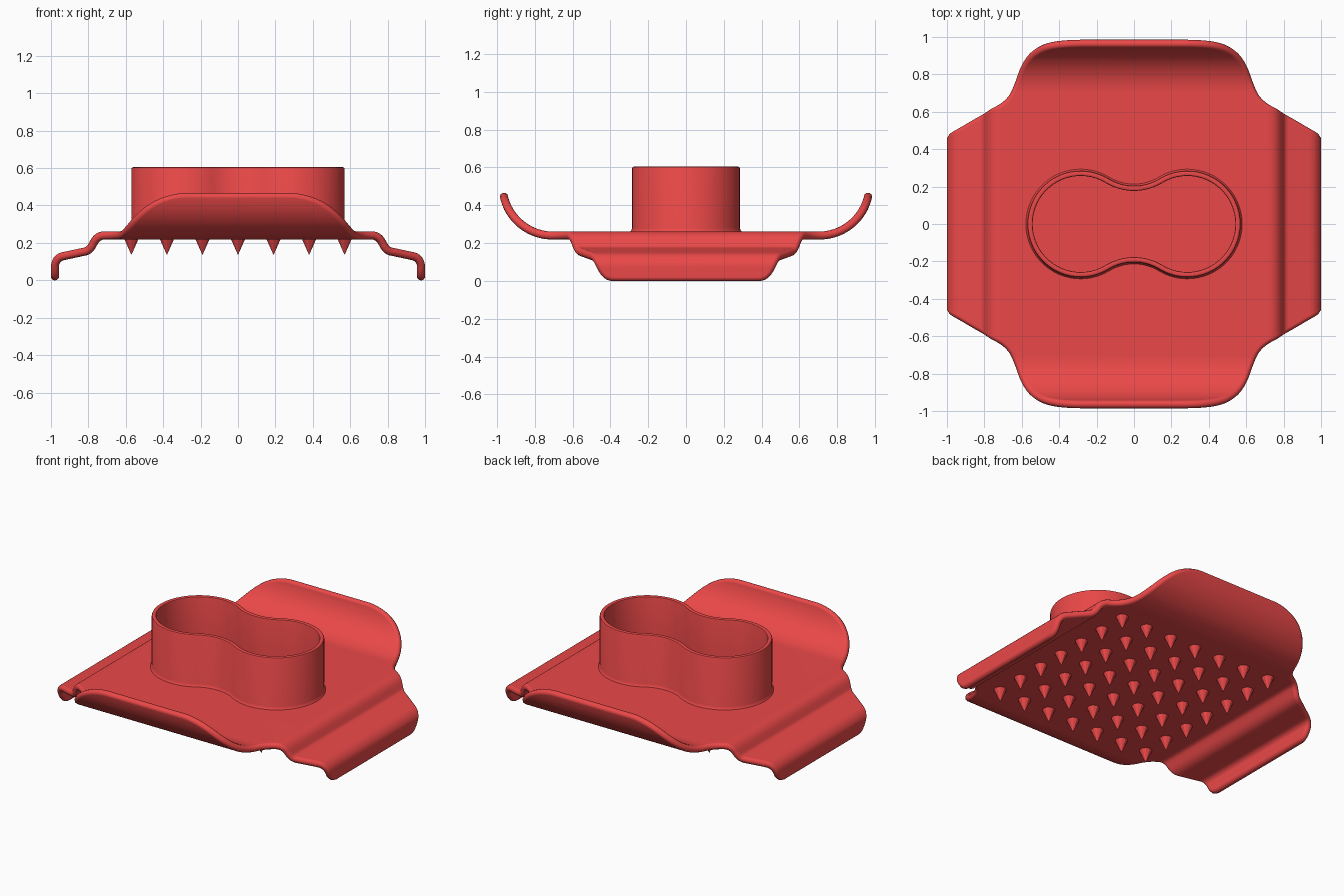
import bpy, bmesh
from math import sin, cos, pi, radians, acos, hypot, atan2
from mathutils import Matrix, Vector

if "Cube" in bpy.data.objects:
    bpy.data.objects.remove(bpy.data.objects["Cube"])

red = bpy.data.materials.new("red")
red.diffuse_color = (0.83, 0.065, 0.065, 1)
red.use_nodes = True
red.node_tree.nodes["Principled BSDF"].inputs["Base Color"].default_value = red.diffuse_color
HALF, MID = 0.022, 0.24          # half sheet thickness, sheet mid height


def finish(bm, name, smooth=True):
    mesh = bpy.data.meshes.new(name)
    bm.to_mesh(mesh)
    bm.free()
    ob = bpy.data.objects.new(name, mesh)
    bpy.context.collection.objects.link(ob)
    mesh.materials.append(red)
    if smooth:
        bpy.ops.object.select_all(action='DESELECT')
        ob.select_set(True)
        bpy.context.view_layer.objects.active = ob
        bpy.ops.object.shade_smooth_by_angle(angle=radians(40))
    return ob


def walk(steps, s):
    """Follow straight and arc steps (length, turn in degrees) for distance s."""
    p = q = a = 0.0
    left = s
    for length, turn in steps:
        d = min(left, length)
        t = radians(turn) * d / length
        if abs(t) < 1e-6:
            p, q = p + d * cos(a), q + d * sin(a)
        else:
            r = d / t
            p, q = p + r * (sin(a + t) - sin(a)), q + r * (cos(a) - cos(a + t))
        a += t
        left -= d
        if left <= 0:
            break
    return p, q


# Bent profiles: side flaps step down, end flaps curl up
SIDE = [(0.714, 0), (0.0628, -60), (0.035, 0), (0.046, 48),
        (0.118, 0), (0.075, -78), (0.08, 0)]
END = [(0.705, 0), (0.37, 80)]


def bend(u, v):
    x, zx = walk(SIDE, abs(u))
    y, zy = walk(END, abs(v))
    return Vector((x if u >= 0 else -x, y if v >= 0 else -y, MID + zx + zy))


# Flat outline, one quarter mirrored to four, then rounded by corner cutting
quarter = [(0.22, 1.061), (0.33, 1.061), (0.45, 1.018), (0.535, 0.935), (0.585, 0.84),
           (0.61, 0.76), (0.645, 0.675), (0.70, 0.622), (0.777, 0.586), (0.812, 0.576),
           (0.858, 0.555), (0.976, 0.486), (1.03, 0.46), (1.08, 0.435), (1.105, 0.405),
           (1.105, 0.35)]
half = quarter + [(u, -v) for u, v in reversed(quarter)]
outline = half + [(-u, v) for u, v in reversed(half)]
for _ in range(3):
    cut = []
    for (a, b), (c, d) in zip(outline, outline[1:] + outline[:1]):
        cut += [(0.75 * a + 0.25 * c, 0.75 * b + 0.25 * d),
                (0.25 * a + 0.75 * c, 0.25 * b + 0.75 * d)]
    outline = cut

# Sheet: outline face sliced across the bends, then folded and thickened
bm = bmesh.new()
bm.faces.new([bm.verts.new((u, v, 0)) for u, v in reversed(outline)])


def slice_at(axis, start, end, count):
    for i in range(count + 1):
        for sign in (1, -1):
            co, no = [0, 0, 0], [0, 0, 0]
            co[axis], no[axis] = sign * (start + (end - start) * i / count), 1
            bmesh.ops.bisect_plane(bm, geom=bm.verts[:] + bm.edges[:] + bm.faces[:],
                                   dist=1e-4, plane_co=co, plane_no=no)


slice_at(0, 0.712, 1.095, 34)
slice_at(1, 0.703, 1.055, 22)
for vert in bm.verts:
    vert.co = bend(vert.co.x, vert.co.y)
bmesh.ops.recalc_face_normals(bm, faces=bm.faces[:])
plate = finish(bm, "base_plate")
solid = plate.modifiers.new("thickness", 'SOLIDIFY')
solid.thickness, solid.offset, solid.use_rim = 2 * HALF, 0, False

# Half-round rim closing the sheet edge
curve = bpy.data.curves.new("plate_rim", 'CURVE')
curve.dimensions = '3D'
curve.bevel_depth, curve.bevel_resolution = HALF, 3
spline = curve.splines.new('POLY')
spline.points.add(len(outline) - 1)
for point, (u, v) in zip(spline.points, outline):
    point.co = (*bend(u, v), 1)
spline.use_cyclic_u = True
curve.materials.append(red)
bpy.context.collection.objects.link(bpy.data.objects.new("plate_rim", curve))

# Hollow peanut-shaped wall: two lobes joined by concave necks
R, NECK = 0.285, 0.2626
H = NECK + 0.205
tangent = atan2(H, R)


def peanut(off):
    pts = []
    for side in (1, -1):
        start = 0 if side == 1 else pi
        lim = pi - tangent
        for i in range(40):                      # lobe
            a = start - lim + 2 * lim * i / 40
            pts.append((side * R + (R + off) * cos(a), (R + off) * sin(a)))
        for i in range(16):                      # neck
            a = -tangent - (pi - 2 * tangent) * i / 16
            pts.append((side * (NECK - off) * cos(a),
                        side * (H + (NECK - off) * sin(a))))
    return pts


bm = bmesh.new()
section = [(0.014, 0.255), (0.005, 0.266), (0, 0.28), (0, 0.595), (-0.003, 0.602), (-0.009, 0.605),
           (-0.02, 0.605), (-0.026, 0.602), (-0.028, 0.595), (-0.028, 0.25)]
loops = [[bm.verts.new((x, y, z)) for x, y in peanut(o)] for o, z in section]
for low, high in zip(loops, loops[1:]):
    n = len(low)
    for i in range(n):
        j = (i + 1) % n
        bm.faces.new((low[i], low[j], high[j], high[i]))
finish(bm, "cutter_wall")

# Grid of small spikes underneath
bm = bmesh.new()
for i in range(-3, 4):
    for j in range(-3, 4):
        bmesh.ops.create_cone(bm, cap_ends=True, segments=10, radius1=0, radius2=0.042,
                              depth=0.09, matrix=Matrix.Translation((i * 0.19, j * 0.19, 0.18)))
bmesh.ops.remove_doubles(bm, verts=bm.verts[:], dist=1e-5)
finish(bm, "grip_spikes", smooth=False)
